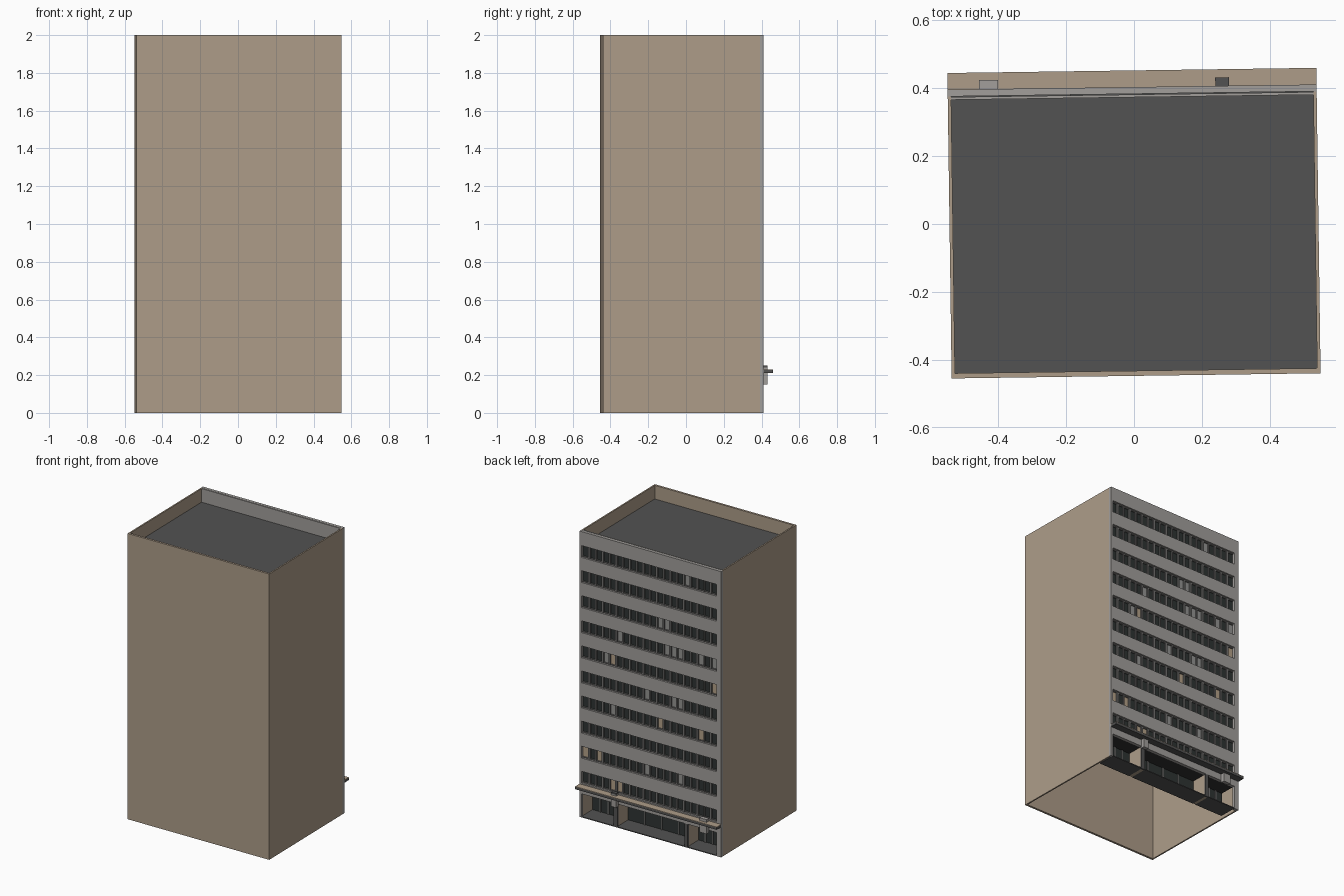
import bpy, bmesh, math, random
from mathutils import Matrix

if "Cube" in bpy.data.objects:
    bpy.data.objects.remove(bpy.data.objects["Cube"])

random.seed(4)
TURN = Matrix.Rotation(math.radians(0.8), 4, 'Z')   # whole block is slightly turned


def mat(name, r, g, b):
    m = bpy.data.materials.new(name)
    m.diffuse_color = (r, g, b, 1)
    m.use_nodes = True
    m.node_tree.nodes["Principled BSDF"].inputs["Base Color"].default_value = m.diffuse_color
    return m


TAN = mat("tan_render", 0.42, 0.335, 0.25)
GREY = mat("light_grey_concrete", 0.36, 0.345, 0.33)
ROOF = mat("dark_grey_roofing", 0.085, 0.085, 0.085)
GLASS = mat("dark_glass", 0.028, 0.034, 0.033)
FRAME = mat("grey_frame", 0.17, 0.165, 0.16)
BLIND = mat("pale_blind", 0.30, 0.30, 0.29)
CURTAIN = mat("tan_curtain", 0.46, 0.36, 0.25)
BLACK = mat("near_black", 0.03, 0.03, 0.03)


def boxes(name, items, *mats):
    """One object from boxes (x0, x1, y0, y1, z0, z1[, material index])."""
    bm = bmesh.new()
    for it in items:
        x0, x1, y0, y1, z0, z1 = it[:6]
        m = (Matrix.Translation(((x0 + x1) / 2, (y0 + y1) / 2, (z0 + z1) / 2))
             @ Matrix.Diagonal((x1 - x0, y1 - y0, z1 - z0, 1)))
        ret = bmesh.ops.create_cube(bm, size=1, matrix=m)
        if len(it) > 6:
            for f in {f for v in ret["verts"] for f in v.link_faces}:
                f.material_index = it[6]
    me = bpy.data.meshes.new(name)
    bm.to_mesh(me)
    bm.free()
    for m in mats:
        me.materials.append(m)
    ob = bpy.data.objects.new(name, me)
    ob.matrix_world = TURN
    bpy.context.collection.objects.link(ob)
    return ob


X, YF, YB = 0.543, -0.447, 0.403      # half width, plain wall, window facade
T, TOP, ROOF_Z = 0.01, 2.0, 1.905
INNER = YB - 0.03                     # inner face of the facade

# three plain walls, open underneath
boxes("plain_walls", [
    (-X, X, YF, YF + 0.015, 0, TOP),
    (-X, -X + T, YF + 0.015, YB - 0.02, 0, TOP),
    (X - T, X, YF + 0.015, YB - 0.02, 0, TOP)], TAN)

# roof deck
boxes("roof_deck", [(-X + T, X - T, YF + 0.015, INNER, ROOF_Z - 0.01, ROOF_Z)], ROOF)

# facade: spandrel bands between the window strips, and end piers
ROWS, PITCH, WIN_H, FIRST = 10, 0.1755, 0.083, 1.902
XL, XR = -X + 0.035, X - 0.015
tops = [FIRST - PITCH * i for i in range(ROWS)]
edges = [TOP] + [z for t in tops for z in (t, t - WIN_H)] + [0.165]
bands = [(XL, XR, YB - 0.02, YB, edges[i + 1], edges[i])
         for i in range(0, len(edges), 2)]
piers = [(-X, XL, YB - 0.02, YB, 0, TOP), (XR, X, YB - 0.02, YB, 0, TOP)]
boxes("facade_bands", bands + piers, GREY)
boxes("parapet_back", [(-X + T, X - T, INNER, INNER + 0.008, ROOF_Z - 0.01, TOP)], GREY)
boxes("parapet_gutter", [(-X + T, X - T, INNER + 0.008, YB - 0.02, 1.96, 1.985)], ROOF)

# window panes, some with blinds or curtains, and their mullions
PANES = 20
step = (XR - XL) / PANES
panes, mullions = [], []
for r, t in enumerate(tops):
    for i in range(PANES):
        k = random.random()
        kind = 2 if k < 0.04 else 1 if k < (0.4 if r == 3 and i < 9 else 0.07) else 0
        x = XL + i * step
        panes.append((x, x + step, YB - 0.024, YB - 0.02, t - WIN_H, t, kind))
        if i:
            w = 0.008 if i % 2 else 0.005
            mullions.append((x - w, x + w, YB - 0.02, YB - 0.010, t - WIN_H, t))
    for z in (t - WIN_H, t - 0.006):
        mullions.append((XL, XR, YB - 0.02, YB - 0.013, z, z + 0.006))
boxes("window_panes", panes, GLASS, BLIND, CURTAIN)
boxes("window_frames", mullions, FRAME)

# recessed ground floor: three bays with dark paving, glazing and soffit
DEEP = YB - 0.125
BAYS = [(XL, -0.285), (-0.265, 0.255), (0.28, XR)]
boxes("bay_paving", [(a, b, DEEP, YB, 0, 0.006) for a, b in BAYS], ROOF)
boxes("bay_glazing", [(a, b, DEEP - 0.004, DEEP, 0, 0.165) for a, b in BAYS], GLASS)
boxes("bay_soffit", [(XL, XR, DEEP, YB - 0.02, 0.165, 0.172)], BLACK)
boxes("bay_side_walls", [(-0.285, -0.265, DEEP, YB - 0.012, 0, 0.165),
                         (0.255, 0.28, DEEP, YB - 0.012, 0, 0.165)], TAN)
boxes("bay_piers", [(-0.287, -0.263, YB - 0.012, YB, 0, 0.165),
                    (0.253, 0.282, YB - 0.012, YB, 0, 0.165)], ROOF)
boxes("shopfront_mullions",
      [(a + (b - a) * i / 4 - 0.005, a + (b - a) * i / 4 + 0.005, DEEP, DEEP + 0.006, 0.006, 0.165)
       for a, b in BAYS for i in (1, 2, 3)], FRAME)

# canopy over the pavement: tan top on a dark slab
boxes("canopy_slab", [(-X, X, YB, YB + 0.049, 0.212, 0.227)], ROOF)
boxes("canopy_top", [(-X, X, YB, YB + 0.049, 0.227, 0.231)], TAN)

# two boxes that pass through the canopy
boxes("canopy_box_wide", [(-0.45, -0.395, YB, YB + 0.027, 0.15, 0.25)], GREY)
boxes("canopy_box_narrow", [(0.245, 0.285, YB, YB + 0.025, 0.15, 0.24)], GREY)
boxes("canopy_box_cap", [(0.245, 0.285, YB, YB + 0.025, 0.24, 0.25)], ROOF)
